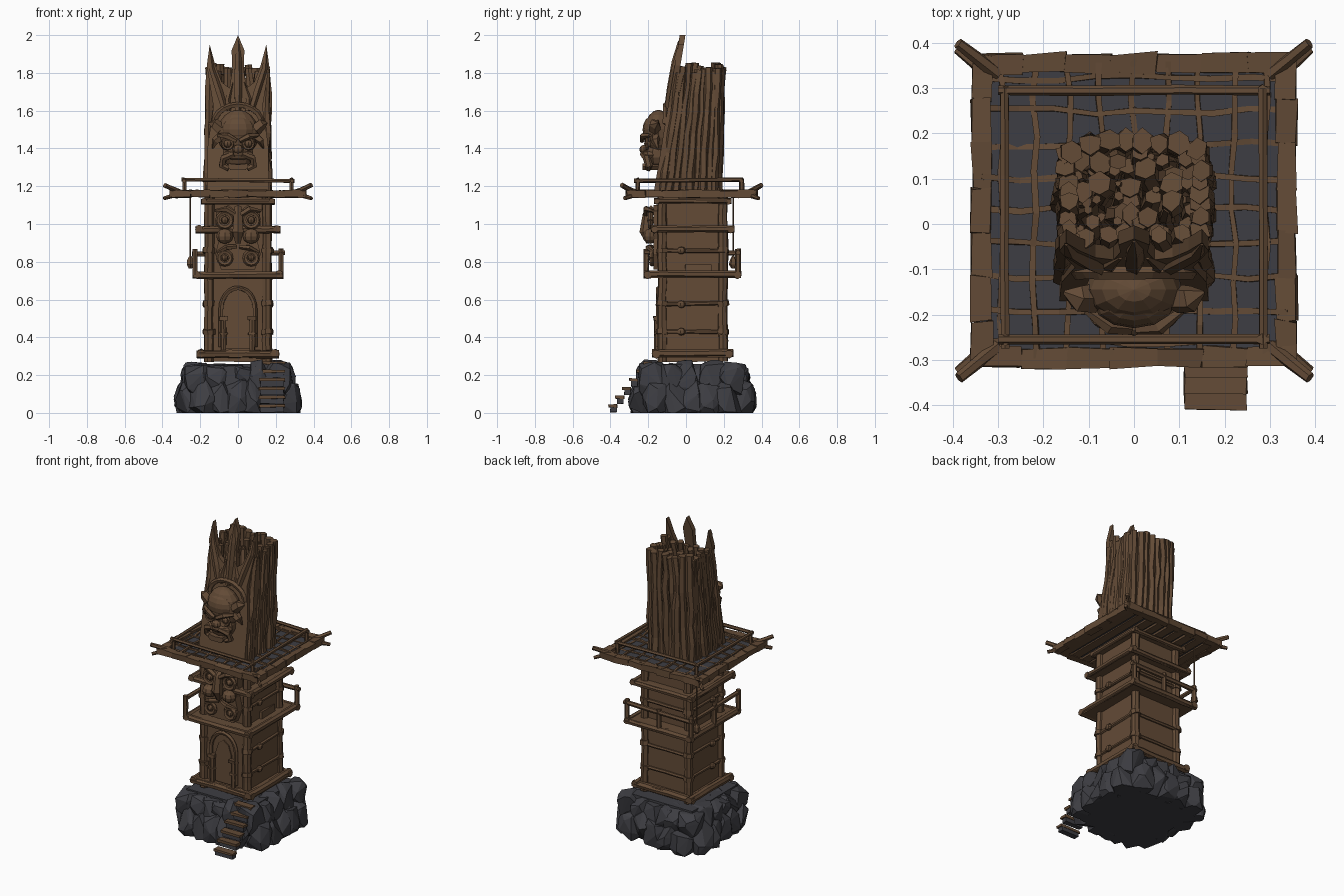
import bpy, bmesh, math, random
from mathutils import Vector as V

random.seed(7)
rnd = random.uniform
CY = 0.035                       # tower centre in y


def material(name, col):
    m = bpy.data.materials.new(name)
    m.diffuse_color = (*col, 1)
    return m


WOOD = material("brown_wood", (0.125, 0.070, 0.037))
STONE = material("dark_stone", (0.048, 0.048, 0.056))


class Part:
    """Collects rough hewn pieces into one flat shaded object."""
    def __init__(self):
        self.bm = bmesh.new()

    def tube(self, pts, radii, n=6, rough=0.08, squash=1.0):
        pts = [V(p) for p in pts]
        d = (pts[-1] - pts[0]).normalized()
        ref = V((0, 0, 1)) if abs(d.y) > 0.8 else V((0, 1, 0))
        rings = []
        for i, p in enumerate(pts):
            t = (pts[min(i + 1, len(pts) - 1)] - pts[max(i - 1, 0)]).normalized()
            u = t.cross(ref).normalized()
            w = t.cross(u)
            ring = []
            for k in range(n):
                a = math.tau * (k + 0.5) / n
                r = radii[i] * (1 + rnd(-rough, rough))
                ring.append(self.bm.verts.new(p + u * math.cos(a) * r + w * math.sin(a) * r * squash))
            rings.append(ring)
        for a, b in zip(rings, rings[1:]):
            for k in range(n):
                self.bm.faces.new((a[k], a[(k + 1) % n], b[(k + 1) % n], b[k]))
        self.bm.faces.new(rings[0])
        self.bm.faces.new(rings[-1])

    def beam(self, a, b, r, n=6, segs=3, end=1.0, rough=0.1, wob=0.08):
        a, b = V(a), V(b)
        pts = [a.lerp(b, i / segs) + V((rnd(-1, 1), rnd(-1, 1), rnd(-1, 1))) * r * wob for i in range(segs + 1)]
        self.tube(pts, [r * (1 + (end - 1) * i / segs) for i in range(segs + 1)], n, rough)

    def box(self, c, s, j=0.004, top=1.0):
        vs = [self.bm.verts.new((c[0] + x * s[0] / 2 * (top if z > 0 else 1) + rnd(-j, j),
                                 c[1] + y * s[1] / 2 * (top if z > 0 else 1) + rnd(-j, j),
                                 c[2] + z * s[2] / 2 + rnd(-j, j)))
              for z in (-1, 1) for x, y in ((-1, -1), (1, -1), (1, 1), (-1, 1))]
        for f in ((0, 1, 2, 3), (4, 5, 6, 7), (0, 1, 5, 4), (1, 2, 6, 5), (2, 3, 7, 6), (3, 0, 4, 7)):
            self.bm.faces.new([vs[i] for i in f])

    def blob(self, c, r, u=10, v=7):
        res = bmesh.ops.create_uvsphere(self.bm, u_segments=u, v_segments=v, radius=1)
        for w in res["verts"]:
            w.co = V((c[0] + w.co.x * r[0], c[1] + w.co.y * r[1], c[2] + w.co.z * r[2]))

    def rock(self, c, r, top=9, n=24):
        vs = []
        for _ in range(n):
            p = V((rnd(-1, 1), rnd(-1, 1), rnd(-1, 1))).normalized()
            vs.append(self.bm.verts.new((c[0] + p.x * r[0], c[1] + p.y * r[1],
                                         min(top, max(0, c[2] + p.z * r[2])))))
        res = bmesh.ops.convex_hull(self.bm, input=vs)
        dead = {g for g in res["geom_interior"] + res["geom_unused"] if isinstance(g, bmesh.types.BMVert)}
        bmesh.ops.delete(self.bm, geom=list(dead), context="VERTS")

    def prism(self, outline, yf, depth):
        """Extrude an x-z outline; yf(z) gives the front surface."""
        f = [self.bm.verts.new((x, yf(z), z)) for x, z in outline]
        b = [self.bm.verts.new((x, yf(z) + depth, z)) for x, z in outline]
        self.bm.faces.new(f)
        self.bm.faces.new(b[::-1])
        for i in range(len(f)):
            k = (i + 1) % len(f)
            self.bm.faces.new((f[i], f[k], b[k], b[i]))

    def done(self, name, mat=WOOD):
        bmesh.ops.recalc_face_normals(self.bm, faces=self.bm.faces[:])
        me = bpy.data.meshes.new(name)
        self.bm.to_mesh(me)
        self.bm.free()
        me.materials.append(mat)
        bpy.context.collection.objects.link(bpy.data.objects.new(name, me))


def mirror(pts):
    """Complete a right half outline that ends on the x = 0 axis."""
    return pts + [(-x, z) for x, z in reversed(pts) if x > 0]


# Stone foundation: core plus a ring of broken boulders
p = Part()
p.box((0, CY, 0.13), (0.48, 0.48, 0.26), 0.0, 0.96)
for i in range(20):
    a = math.tau * i / 20
    k = 1 / max(abs(math.cos(a)), abs(math.sin(a))) ** 0.72
    r = rnd(0.08, 0.1)
    d = 0.343 * k - r
    p.rock((math.cos(a) * d, CY + math.sin(a) * d, 0.06), (r, r, rnd(0.12, 0.15)))
    a += 0.15
    k = 1 / max(abs(math.cos(a)), abs(math.sin(a))) ** 0.72
    d = 0.31 * k - r
    p.rock((math.cos(a) * d, CY + math.sin(a) * d, 0.18), (r, r, rnd(0.10, 0.12)), rnd(0.245, 0.285))
p.done("stone_foundation", STONE)

# Stairs: wooden treads on stone blocks
treads, blocks = Part(), Part()
for i in range(6):
    y, z = -0.388 + i * 0.037, 0.046 * (i + 1)
    treads.box((0.18, y, z - 0.009), (0.138, 0.046, 0.016), 0.003)
    blocks.box((0.18, y + 0.004, z - 0.029), (0.125, 0.034, 0.03), 0.002)
treads.done("stair_treads")
blocks.done("stair_blocks", STONE)

# Tower walls: plain boards, each storey slightly recessed
p = Part()
for z0, z1, w in ((0.27, 0.72, 0.326), (0.72, 0.97, 0.314), (0.97, 1.15, 0.31)):
    p.box((0, CY, (z0 + z1) / 2), (w, w + 0.006, z1 - z0), 0.002, 0.985)
p.done("plank_walls")

# Corner posts with bindings, and horizontal bands
p = Part()
for sx in (-1, 1):
    for sy in (-1, 1):
        x, y = sx * 0.155, CY + sy * 0.16
        p.beam((x, y, 0.27), (x * 0.98, y, 1.15), 0.026, 7, 8)
        for z in (0.43, 0.58, 0.86):
            p.beam((x, y, z - 0.014), (x, y, z + 0.014), 0.033, 7, 1)
    for z in (0.43, 0.575, 0.86):
        p.beam((sx * 0.163, CY - 0.17, z), (sx * 0.163, CY + 0.17, z + rnd(-.008, .008)), 0.011, 6, 4)
        p.blob((sx * 0.172, CY - 0.06, z), (0.018, 0.024, 0.02), 7, 5)
    p.box((sx * 0.165, CY + 0.03, 0.76), (0.016, 0.14, 0.05))
for z in (0.43, 0.575, 0.86):
    p.beam((-0.16, CY + 0.168, z), (0.16, CY + 0.168, z), 0.011, 6, 4)
p.done("corner_posts_and_bands")


# Ledges: a slab framed with round beams
def ledge(name, z, hx, hy, r):
    q = Part()
    q.box((0, CY, z), (hx * 1.92, hy * 1.92, r * 1.5), 0.003)
    for s in (-1, 1):
        q.beam((-hx, CY + s * (hy - r), z), (hx, CY + s * (hy - r), z), r, 7, 5)
        q.beam((s * (hx - r), CY - hy, z + .004), (s * (hx - r), CY + hy, z + .004), r, 7, 5)
    q.done(name)


ledge("base_ledge", 0.312, 0.218, 0.215, 0.022)
ledge("balcony_floor", 0.73, 0.24, 0.258, 0.020)
ledge("middle_ledge", 0.97, 0.225, 0.222, 0.019)
ledge("upper_ledge", 1.118, 0.195, 0.205, 0.015)

# Balcony railing along the left side and the back only
p = Part()
y0, y1, x1 = CY - 0.245, CY + 0.24, 0.228
p.beam((-x1, y0 - 0.01, 0.85), (-x1, y1 + 0.01, 0.845), 0.014)
p.beam((-x1 - 0.015, y1, 0.84), (x1 + 0.02, y1, 0.848), 0.014)
for x, y in ((-x1, y0), (-x1, CY), (-x1, y1), (0, y1), (x1, y1)):
    p.beam((x, y, 0.73), (x, y, 0.868), 0.015, 6, 2)
p.done("balcony_railing")

# Arched door with side columns
p = Part()
arch = [(0.08, 0.34), (0.08, 0.54)] + [(0.08 * math.cos(a), 0.54 + 0.11 * math.sin(a))
                                      for a in [math.pi * k / 12 for k in range(1, 7)]]
arch[-1] = (0, 0.65)
p.prism(mirror(arch), lambda z: -0.142, 0.02)
p.tube([(x * 1.12, -0.146, z + 0.01) for x, z in mirror(arch)], [0.013] * (2 * len(arch) - 1), 5, 0.1)
p.prism(mirror([(0.055, 0.34), (0.055, 0.53), (0.035, 0.59), (0, 0.615)]), lambda z: -0.149, 0.02)
for s in (-1, 1):
    p.beam((s * 0.075, -0.153, 0.33), (s * 0.075, -0.153, 0.49), 0.015)
    p.box((s * 0.075, -0.153, 0.5), (0.045, 0.034, 0.018))
    p.box((s * 0.075, -0.153, 0.42), (0.04, 0.03, 0.012))
p.done("arched_door")

# Lower carved totem face above the balcony
p = Part()


def ring(x, y, z, R, r):
    p.tube([(x + R * math.cos(math.tau * k / 12), y, z + R * math.sin(math.tau * k / 12)) for k in range(13)],
           [r] * 13, 5, 0.05)


p.prism(mirror([(0.09, 0.76), (0.12, 0.84), (0.10, 0.92), (0.12, 0.98), (0.115, 1.07), (0.05, 1.1), (0, 1.06)]),
        lambda z: -0.172, 0.06)
p.tube([(0, -0.17, 1.085), (0, -0.205, 1.05), (0, -0.212, 0.96), (0, -0.195, 0.90)], [0.02, 0.026, 0.032, 0.016], 6)
for s in (-1, 1):
    ring(s * 0.07, -0.188, 1.02, 0.038, 0.013)
    p.blob((s * 0.07, -0.185, 1.02), (0.02, 0.022, 0.02), 8, 6)
    p.tube([(s * 0.015, -0.21, 1.05), (s * 0.06, -0.21, 1.08), (s * 0.12, -0.175, 1.07)], [0.014, 0.017, 0.008], 5)
    p.blob((s * 0.07, -0.19, 0.935), (0.045, 0.04, 0.04), 8, 6)
    ring(s * 0.07, -0.18, 0.82, 0.033, 0.013)
    p.blob((s * 0.07, -0.18, 0.82), (0.018, 0.022, 0.018), 8, 6)
    p.tube([(s * 0.01, -0.18, 0.88), (s * 0.06, -0.2, 0.875), (s * 0.11, -0.17, 0.85)], [0.012, 0.015, 0.008], 5)
p.done("lower_totem_face")

# Flat roof: slate slab
p = Part()
p.box((0, 0.03, 1.161), (0.68, 0.66, 0.012), 0.001)
p.done("roof_slate", STONE)

# Roof lattice, underside boards, edge boards, corner poles and railing
p = Part()
for i in range(-4, 5):
    t = i * 0.073
    p.beam((t, -0.3, 1.168), (t, 0.36, 1.168), 0.009, 4, 8, 1, 0.25, 0.8)
    p.beam((-0.34, 0.03 + t, 1.168), (0.34, 0.03 + t, 1.168), 0.009, 4, 8, 1, 0.25, 0.8)
    p.box((t, 0.03, 1.149), (0.055, 0.65, 0.01), 0.003)
for i in range(7):
    t = -0.3 + i * 0.1
    for s in (-1, 1):
        p.box((t, 0.03 + s * 0.325, 1.16), (0.103, 0.044, 0.038), 0.005)
        p.box((s * 0.336, 0.03 + t * 0.98, 1.16), (0.044, 0.1, 0.038), 0.005)
for sx in (-1, 1):
    for sy in (-1, 1):
        p.beam((sx * 0.30, 0.03 + sy * 0.30, 1.165), (sx * 0.388, 0.03 + sy * 0.37, 1.205), 0.016, 6, 2, 0.8)
        p.beam((sx * 0.31, 0.03 + sy * 0.29, 1.16), (sx * 0.39, 0.03 + sy * 0.355, 1.135), 0.015, 6, 2, 0.7)
        p.beam((sx * 0.283, 0.02 + sy * 0.275, 1.15), (sx * 0.283, 0.02 + sy * 0.275, 1.24), 0.012, 6, 2)
    p.beam((sx * 0.285, -0.275, 1.228), (sx * 0.285, 0.30, 1.235), 0.011)
    p.beam((-0.30, 0.02 + sx * 0.275, 1.235), (0.30, 0.02 + sx * 0.275, 1.228), 0.011)
p.done("roof_timbers")

# Hanging rope and weight
p = Part()
p.beam((-0.252, 0.25, 1.15), (-0.252, 0.25, 0.82), 0.004, 5, 3)
p.tube([(-0.252, 0.25, z) for z in (0.83, 0.81, 0.785, 0.765)], [0.006, 0.018, 0.022, 0.01])
p.done("hanging_weight")

# Upper tower: palisade of leaning logs, with rough splintered core
p = Part()


def log(u, v, r, top, end=0.95):
    """u across, v front-to-back in 0..1; the front logs lean back."""
    p.beam((u, -0.125 + v * 0.29, 1.16), (u * 0.98, -0.035 + v * 0.218, top), r, 6, 6, end, 0.2, 0.3)


for i in range(8):
    u = -0.145 + i * 0.0414
    log(u, 1 - (0.08 if i in (0, 7) else rnd(0, 0.03)), rnd(0.021, 0.028), rnd(1.81, 1.86))
    log(u, 0.04, 0.023, rnd(1.78, 1.83))
    for s in (-1, 1):
        log(s * (0.154 - rnd(0, 0.006)), i / 8.3, rnd(0.019, 0.027), rnd(1.8, 1.855))
for i in range(7):
    for k in range(6):
        log(-0.12 + i * 0.04 + rnd(-.01, .01), 0.14 + k * 0.14 + rnd(-.03, .03), 0.03, rnd(1.68, 1.8), rnd(0.2, 0.9))
p.done("log_palisade")

# Carved front panel ending in three horns
p = Part()


def slope(z):
    return -0.165 + (z - 1.2) * 0.165


p.prism(mirror([(0.165, 1.17), (0.16, 1.42), (0.13, 1.62), (0.15, 1.74), (0.165, 1.84), (0.15, 1.95), (0.12, 1.84),
                (0.085, 1.75), (0.045, 1.72), (0.03, 1.82), (0.034, 1.92), (0, 2.0)]), slope, 0.03)
for s in (-1, 1):
    p.tube([(s * x, slope(z), z) for x, z in ((0.07, 1.6), (0.1, 1.7), (0.14, 1.82), (0.15, 1.93))],
           [0.016, 0.02, 0.016, 0.004], 5)
    p.tube([(s * x, slope(z), z) for x, z in ((0.05, 1.6), (0.055, 1.66), (0.03, 1.75))], [0.014, 0.016, 0.005], 5)
p.tube([(0, slope(z), z) for z in (1.6, 1.72, 1.86, 1.97)], [0.018, 0.024, 0.02, 0.004], 5)
p.done("horned_panel")

# Upper carved beast head
p = Part()
p.blob((0, -0.145, 1.48), (0.11, 0.078, 0.125), 12, 9)
p.blob((0, -0.172, 1.50), (0.09, 0.058, 0.075), 12, 8)
p.blob((0, -0.155, 1.37), (0.085, 0.07, 0.08), 10, 7)
p.tube([(0.125 * math.cos(a), slope(1.6) - 0.008, 1.53 + 0.1 * math.sin(a))
        for a in [math.pi * k / 10 for k in range(11)]], [0.016] * 11, 5)
p.blob((0, -0.19, 1.365), (0.088, 0.048, 0.03), 10, 6)
p.blob((0, -0.222, 1.395), (0.03, 0.025, 0.024), 8, 6)
p.prism(mirror([(0.04, 1.285), (0.055, 1.305), (0.05, 1.32), (0, 1.315)]), lambda z: -0.23, 0.1)
for s in (-1, 1):
    p.blob((s * 0.055, -0.2, 1.425), (0.024, 0.022, 0.02), 8, 6)
    ring(s * 0.055, -0.207, 1.425, 0.028, 0.008)
    p.tube([(s * 0.008, -0.232, 1.44), (s * 0.055, -0.228, 1.465), (s * 0.105, -0.19, 1.47)], [0.013, 0.017, 0.01], 5)
    p.tube([(s * 0.02, -0.23, 1.37), (s * 0.075, -0.21, 1.35), (s * 0.085, -0.195, 1.31), (s * 0.05, -0.2, 1.29)],
           [0.015, 0.02, 0.02, 0.014], 6)
    p.tube([(s * 0.09, -0.165, 1.5), (s * 0.125, -0.165, 1.53), (s * 0.155, -0.15, 1.535)], [0.034, 0.03, 0.004], 5)
    p.tube([(s * 0.09, -0.16, 1.46), (s * 0.12, -0.165, 1.44), (s * 0.135, -0.15, 1.40)], [0.028, 0.022, 0.004], 5)
p.done("beast_head")
